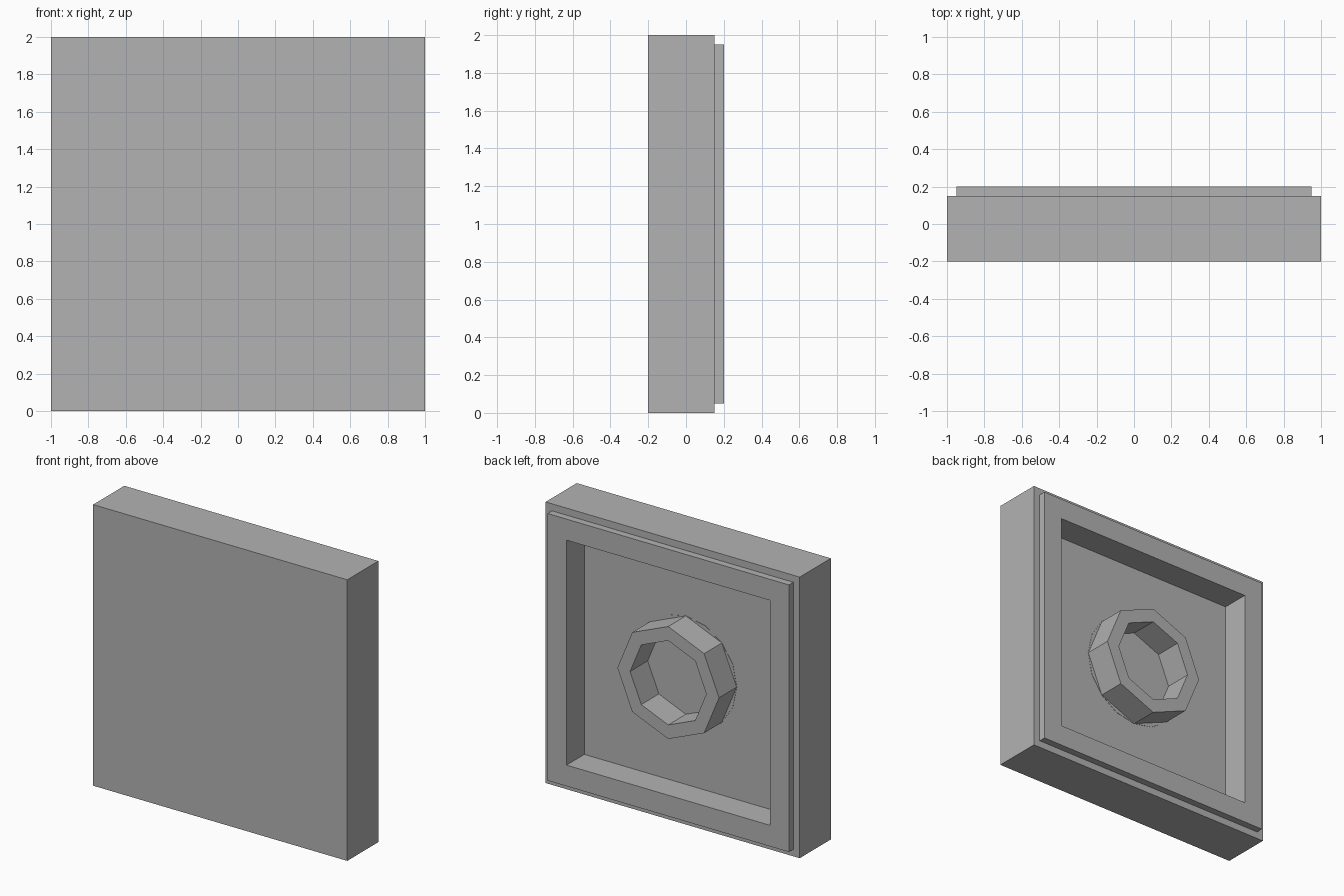
import bpy, bmesh, math

cube = bpy.data.objects.get("Cube")
if cube:
    bpy.data.objects.remove(cube, do_unlink=True)

grey = bpy.data.materials.new("mid_grey")
grey.use_nodes = True
colour = (0.45, 0.45, 0.45, 1)
grey.diffuse_color = colour
bsdf = next(n for n in grey.node_tree.nodes if n.type == 'BSDF_PRINCIPLED')
bsdf.inputs["Base Color"].default_value = colour


def turned(name, profile, sides, phase=0.0, closed=False):
    """Sweep (radius, y) points around the y axis through the tile centre.
    Open profiles get end caps; closed ones join last point to first."""
    bm = bmesh.new()
    loops = []
    for radius, y in profile:
        angles = [phase + math.tau * i / sides for i in range(sides)]
        loops.append([bm.verts.new((radius * math.cos(a), y, 1 + radius * math.sin(a)))
                      for a in angles])
    pairs = list(zip(loops, loops[1:]))
    if closed:
        pairs.append((loops[-1], loops[0]))
    else:
        bm.faces.new(loops[0])
        bm.faces.new(loops[-1])
    for a, b in pairs:
        for i in range(sides):
            j = (i + 1) % sides
            bm.faces.new((a[i], a[j], b[j], b[i]))
    bmesh.ops.recalc_face_normals(bm, faces=bm.faces)
    mesh = bpy.data.meshes.new(name)
    bm.to_mesh(mesh)
    bm.free()
    mesh.materials.append(grey)
    obj = bpy.data.objects.new(name, mesh)
    bpy.context.collection.objects.link(obj)
    return obj


# Square tile: plain front, stepped rim and recess at the back
steps = [(1, -0.2), (1, 0.15), (0.95, 0.15), (0.95, 0.2), (0.8, 0.2), (0.8, 0)]
turned("tile_body", [(half * math.sqrt(2), y) for half, y in steps], 4, math.pi / 4)

# Octagonal tube standing in the recess
turned("tube", [(0.4, -0.01), (0.4, 0.2), (0.3, 0.2), (0.3, -0.01)], 8, closed=True)

# Thin round foot under the tube
turned("tube_foot", [(0.4, -0.01), (0.4, 0.002)], 16)
